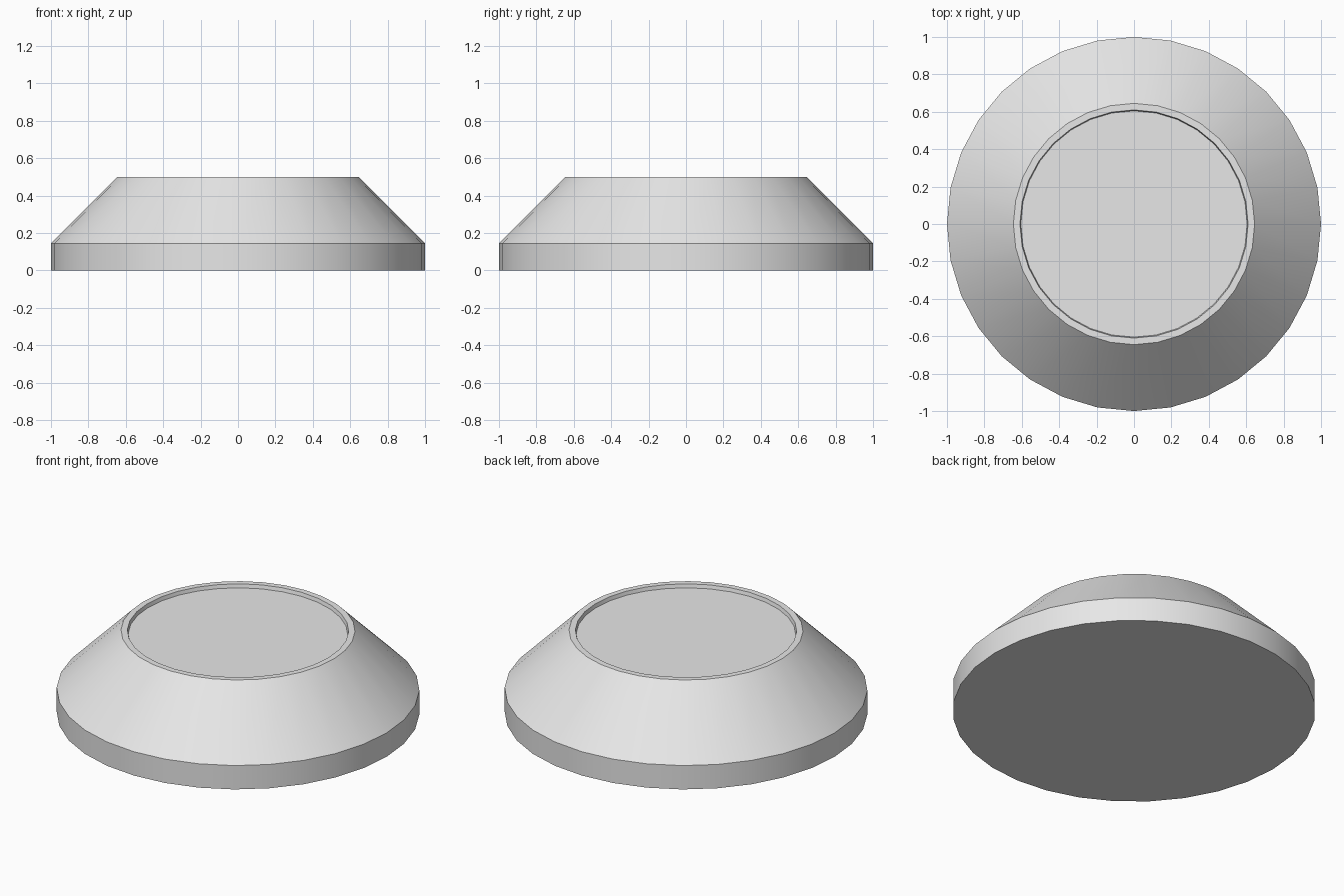
import bpy
import bmesh
from math import cos, sin, pi, radians

cube = bpy.data.objects.get("Cube")
if cube:
    bpy.data.objects.remove(cube, do_unlink=True)

SIDES = 32

# Light grey finish
grey = bpy.data.materials.new("light_grey")
grey.use_nodes = True
colour = (0.8, 0.8, 0.8, 1)
grey.diffuse_color = colour
grey.node_tree.nodes["Principled BSDF"].inputs["Base Color"].default_value = colour


def turned_solid(name, profile):
    """Turn a (radius, height) profile about z and cap both ends."""
    bm = bmesh.new()
    rings = []
    for r, z in profile:
        rings.append([bm.verts.new((r * cos(2 * pi * i / SIDES),
                                    r * sin(2 * pi * i / SIDES), z))
                      for i in range(SIDES)])
    for low, high in zip(rings, rings[1:]):
        for i in range(SIDES):
            j = (i + 1) % SIDES
            bm.faces.new((low[i], low[j], high[j], high[i]))
    bm.faces.new(rings[0][::-1])
    bm.faces.new(rings[-1])
    bmesh.ops.recalc_face_normals(bm, faces=bm.faces)
    mesh = bpy.data.meshes.new(name)
    bm.to_mesh(mesh)
    bm.free()
    mesh.materials.append(grey)
    obj = bpy.data.objects.new(name, mesh)
    bpy.context.collection.objects.link(obj)
    return obj


# Straight foot, sloping shoulder, narrow rim and shallow recessed top
base = turned_solid("round_base", [
    (1.0, 0.0), (1.0, 0.145), (0.645, 0.5),
    (0.61, 0.5), (0.605, 0.478),
])

bpy.ops.object.select_all(action="DESELECT")
base.select_set(True)
bpy.context.view_layer.objects.active = base
bpy.ops.object.shade_smooth_by_angle(angle=radians(30))
